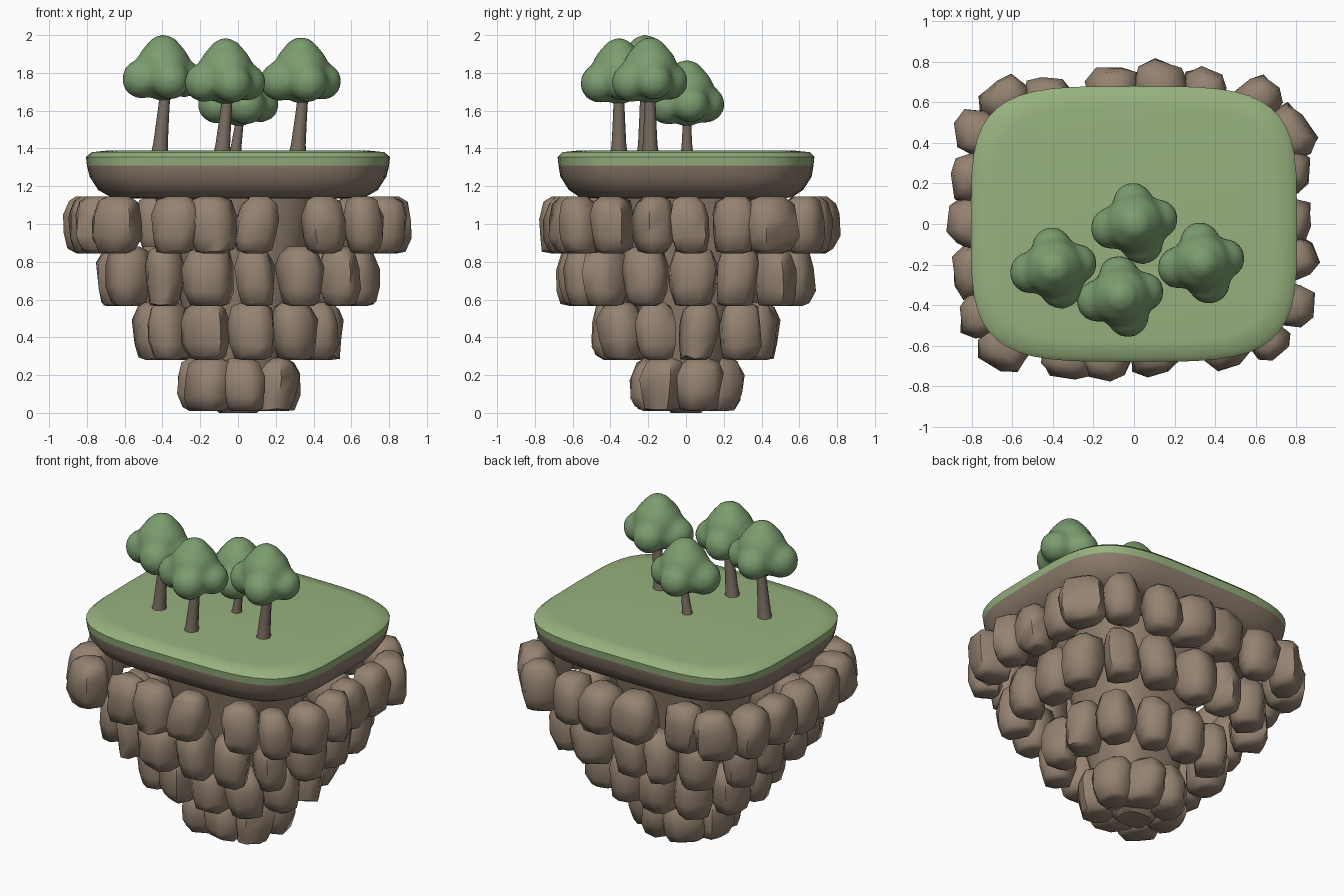
import bpy, bmesh, math, random
from mathutils import Vector

if "Cube" in bpy.data.objects:
    bpy.data.objects.remove(bpy.data.objects["Cube"])

random.seed(11)


def material(name, rgb):
    m = bpy.data.materials.new(name)
    m.diffuse_color = (*rgb, 1)
    m.use_nodes = True
    m.node_tree.nodes["Principled BSDF"].inputs["Base Color"].default_value = m.diffuse_color
    return m


GRASS = material("grass", (0.31, 0.44, 0.21))
SOIL = material("soil", (0.27, 0.205, 0.155))
ROCK = material("rock", (0.30, 0.225, 0.165))
BARK = material("bark", (0.20, 0.155, 0.12))
LEAF = material("leaf", (0.20, 0.34, 0.16))


def outline(a, b, t, power=4.0):
    """Point on a rounded rectangle (superellipse)."""
    c, s = math.cos(t), math.sin(t)
    e = 2 / power
    return Vector((math.copysign(abs(c) ** e, c) * a, math.copysign(abs(s) ** e, s) * b))


def loft(name, sections, mat, angle=40):
    """Skin a stack of equal-length point loops and cap both ends."""
    bm = bmesh.new()
    loops = [[bm.verts.new(p) for p in s] for s in sections]
    n = len(loops[0])
    for lo, hi in zip(loops, loops[1:]):
        for i in range(n):
            bm.faces.new((lo[i], lo[(i + 1) % n], hi[(i + 1) % n], hi[i]))
    bm.faces.new(loops[0][::-1])
    bm.faces.new(loops[-1])
    bmesh.ops.recalc_face_normals(bm, faces=bm.faces)
    mesh = bpy.data.meshes.new(name)
    bm.to_mesh(mesh)
    bm.free()
    ob = bpy.data.objects.new(name, mesh)
    bpy.context.collection.objects.link(ob)
    mesh.materials.append(mat)
    smooth(ob, angle)
    return ob


def smooth(ob, angle):
    bpy.ops.object.select_all(action='DESELECT')
    ob.select_set(True)
    bpy.context.view_layer.objects.active = ob
    bpy.ops.object.shade_smooth_by_angle(angle=math.radians(angle))


def slab(name, profile, mat, n=48, power=4.0):
    loft(name, [[(*outline(a, b, math.tau * i / n, power), z) for i in range(n)]
                for a, b, z in profile], mat)


# Island top: soil underside, grass cap, tapering inner core
slab("soil", [(0.55, 0.45, 1.135), (0.67, 0.56, 1.14), (0.74, 0.62, 1.18),
              (0.785, 0.665, 1.25), (0.80, 0.675, 1.31)], SOIL)
slab("grass", [(0.80, 0.675, 1.31), (0.805, 0.68, 1.355),
               (0.775, 0.655, 1.38), (0.70, 0.58, 1.388)], GRASS)
slab("core", [(0.10, 0.08, 0.0), (0.17, 0.14, 0.06), (0.24, 0.2, 0.3),
              (0.31, 0.27, 0.6), (0.36, 0.32, 0.85), (0.44, 0.38, 1.14)], ROCK, 24, 3)


def rock(name, x, y, z0, z1, width, depth, yaw):
    """Barrel-shaped boulder with soft irregular facets and domed ends."""
    n = 8
    radii = [random.uniform(0.88, 1.14) for _ in range(n)]
    belly = random.uniform(-0.06, 0.06)
    lean = random.uniform(-0.015, 0.015)
    sections = []
    for f, scale in ((0, 0.45), (0.05, 0.78), (0.3 + belly, 0.96), (0.65 + belly, 1.0),
                     (0.9, 0.8), (1, 0.45)):
        loop = []
        for i in range(n):
            p = outline(width / 2, depth / 2, math.tau * (i + 0.5) / n, 2.6)
            p *= radii[i] * scale * random.uniform(0.92, 1.08)
            p.y += lean * (f - 0.5) * 2
            edge = random.uniform(-0.012, 0.012) if 0 < f < 1 else 0
            loop.append((x + p.x * math.cos(yaw) - p.y * math.sin(yaw),
                         y + p.x * math.sin(yaw) + p.y * math.cos(yaw),
                         z0 + f * (z1 - z0) + edge))
        sections.append(loop)
    loft(name, sections, ROCK, 62)


def spaced(a, b, count, phase):
    """Evenly spaced points along the rounded rectangle."""
    pts = [outline(a, b, math.tau * i / 720, 3.4) for i in range(721)]
    lengths = [0]
    for p, q in zip(pts, pts[1:]):
        lengths.append(lengths[-1] + (q - p).length)
    for k in range(count):
        goal = (k + phase) / count * lengths[-1]
        yield pts[next(i for i, d in enumerate(lengths) if d >= goal)]


# Top ring of boulders, placed by their outer tips
TIPS = [(-.70, .71), (-.44, .74), (-.10, .78), (.13, .79), (.36, .77), (.66, .73),
        (.88, .47), (.88, .26), (.88, .02), (.91, -.17), (.88, -.42), (.74, -.65),
        (.47, -.72), (.10, -.77), (-.14, -.78), (-.33, -.78), (-.70, -.70),
        (-.85, -.49), (-.90, -.24), (-.92, 0), (-.91, .22), (-.88, .48)]
for k, (x, y) in enumerate(TIPS):
    d = Vector((x / 0.8, y / 0.68))
    d = Vector((d.x ** 3, d.y ** 3)).normalized()
    c = Vector((x, y)) - d * 0.115
    rock(f"boulder_top_{k}", c.x, c.y, 0.845, 1.145, random.uniform(0.2, 0.25),
         random.uniform(0.2, 0.28), math.atan2(d.y, d.x) + random.uniform(-0.4, 0.4))

# Lower rings shrink towards the bottom
for ring, (a, b, z0, z1, count, phase) in enumerate((
        (0.635, 0.555, 0.565, 0.88, 17, 0.1),
        (0.43, 0.375, 0.28, 0.585, 12, 0.3),
        (0.205, 0.165, 0.01, 0.29, 7, 0.35))):
    for k, p in enumerate(spaced(a, b, count, phase)):
        rock(f"boulder_{ring}_{k}", p.x, p.y, z0, z1, random.uniform(0.21, 0.25),
             random.uniform(0.2, 0.28),
             math.atan2(p.y, p.x) + random.uniform(-0.4, 0.4))


# Trees: leaning trunk and a lobed crown fused by remeshing
LOBES = [(0, 0, -0.10, 0.10), (0, 0, -0.17, 0.145), (-0.115, -0.025, -0.235, 0.105),
         (0.115, 0.02, -0.235, 0.098), (-0.01, 0.10, -0.235, 0.1),
         (0.035, -0.10, -0.24, 0.105), (0, 0, -0.25, 0.105)]


def tree(name, x, y, top, r):
    sections = []
    for f, s in ((0, 1.0), (0.12, 0.85), (0.5, 0.7), (1, 0.55)):
        z = 1.375 + f * (top - 0.25 - 1.375)
        sections.append([(x - 0.015 + 0.035 * f + r * s * math.cos(math.tau * i / 8),
                          y + r * s * math.sin(math.tau * i / 8), z) for i in range(8)])
    loft(name + "_trunk", sections, BARK, 50)
    bm = bmesh.new()
    for lx, ly, lz, lr in LOBES:
        made = bmesh.ops.create_icosphere(bm, subdivisions=3, radius=lr)
        bmesh.ops.translate(bm, verts=made["verts"], vec=(x + 0.005 + lx, y + ly, top + lz))
    mesh = bpy.data.meshes.new(name + "_crown")
    bm.to_mesh(mesh)
    bm.free()
    mesh.materials.append(LEAF)
    ob = bpy.data.objects.new(name + "_crown", mesh)
    bpy.context.collection.objects.link(ob)
    remesh = ob.modifiers.new("fuse", 'REMESH')
    remesh.mode = 'VOXEL'
    remesh.voxel_size = 0.022
    remesh.use_smooth_shade = True
    soften = ob.modifiers.new("soften", 'SMOOTH')
    soften.iterations = 3


for i, (x, y, top, r) in enumerate(((-0.40, -0.215, 2.003, 0.046), (-0.07, -0.355, 1.985, 0.046),
                                    (0.0, 0.005, 1.87, 0.034), (0.33, -0.19, 1.99, 0.046))):
    tree(f"tree_{i}", x, y, top, r)
